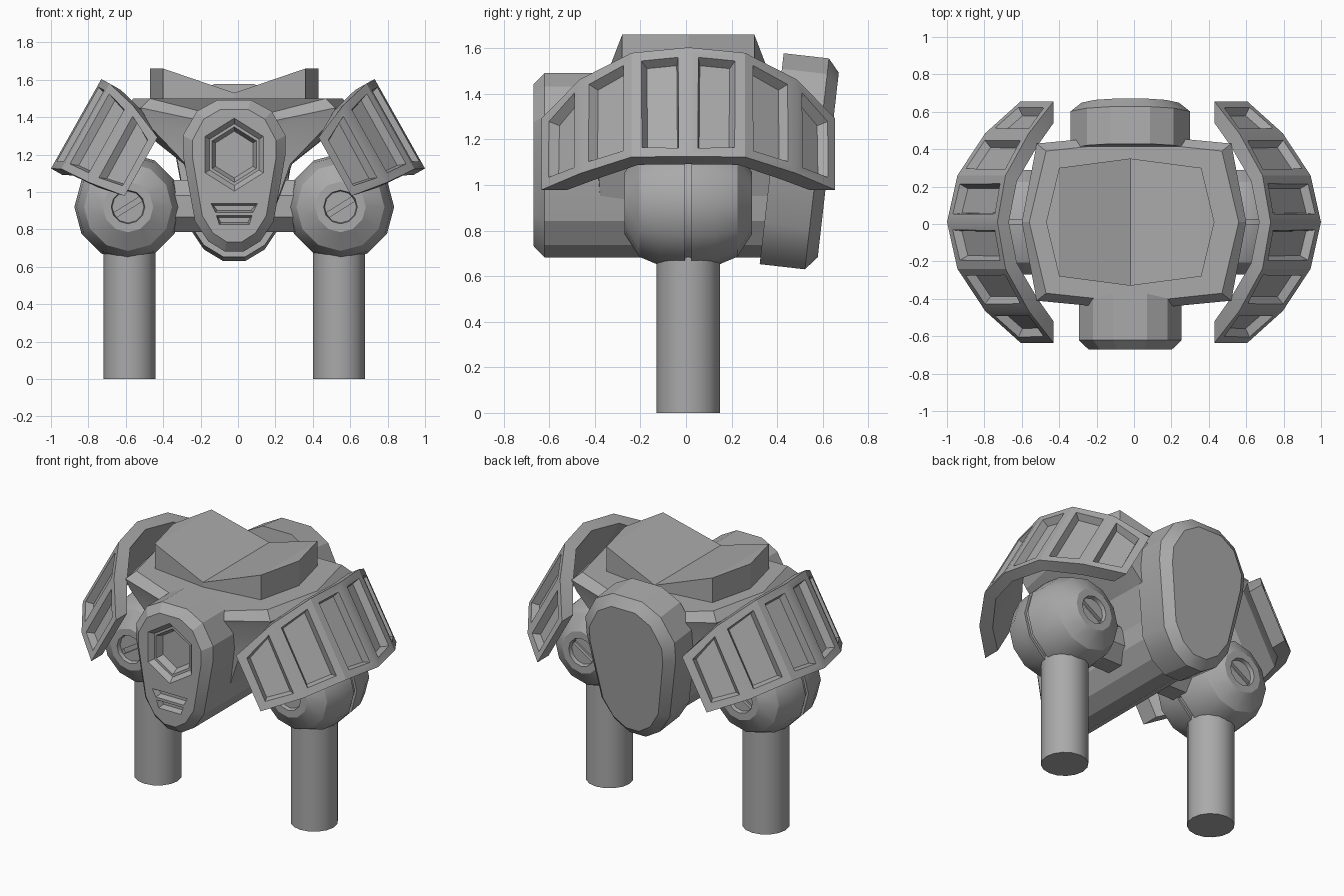
import bpy, bmesh, math
from mathutils import Matrix, Vector

if "Cube" in bpy.data.objects:
    bpy.data.objects.remove(bpy.data.objects["Cube"], do_unlink=True)

CX, CY = -0.02, 0.01
grey = bpy.data.materials.new("plain grey")
grey.use_nodes = True
COLOR = (0.4, 0.4, 0.4, 1)
grey.diffuse_color = COLOR
grey.node_tree.nodes["Principled BSDF"].inputs["Base Color"].default_value = COLOR


def shade(obj, angle):
    """Smooth an object, keeping edges above the angle sharp."""
    bpy.ops.object.select_all(action='DESELECT')
    obj.select_set(True)
    bpy.context.view_layer.objects.active = obj
    bpy.ops.object.shade_smooth_by_angle(angle=math.radians(angle))


def finish(name, bm, angle=30, matrix=None):
    """Turn a bmesh into a shaded object."""
    if matrix:
        bm.transform(matrix)
    bmesh.ops.recalc_face_normals(bm, faces=bm.faces)
    mesh = bpy.data.meshes.new(name)
    bm.to_mesh(mesh)
    bm.free()
    mesh.materials.append(grey)
    obj = bpy.data.objects.new(name, mesh)
    bpy.context.collection.objects.link(obj)
    shade(obj, angle)
    return obj


def loft(rings, cap_last=True):
    """Skin a stack of rings and cap the ends."""
    bm = bmesh.new()
    rows = [[bm.verts.new(p) for p in ring] for ring in rings]
    for a, b in zip(rows, rows[1:]):
        for i in range(len(a)):
            j = (i + 1) % len(a)
            bm.faces.new((a[i], a[j], b[j], b[i]))
    bm.faces.new(rows[0])
    if cap_last:
        bm.faces.new(rows[-1])
    return bm, rows


def ring_y(r, y, n, turn=0.0, sx=1.0):
    """Regular ring around the y axis."""
    return [(sx * r * math.sin(turn + math.tau * i / n), y,
             r * math.cos(turn + math.tau * i / n)) for i in range(n)]


def cut(obj, cutter, angle):
    """Carve a helper solid out of an object, then drop the helper."""
    cutter.hide_render = True
    bpy.context.view_layer.objects.active = obj
    mod = obj.modifiers.new("cut", 'BOOLEAN')
    mod.operation = 'DIFFERENCE'
    mod.solver = 'EXACT'
    mod.object = cutter
    bpy.ops.object.modifier_apply(modifier=mod.name)
    bpy.data.objects.remove(cutter, do_unlink=True)
    shade(obj, angle)


# Torso and top plate: eight-sided rings whose middle points dip into a V
def octagon(side, cx, cy, front, z, zmid):
    return [(side, CY, z), (cx, CY + cy, z), (0, CY + front, zmid), (-cx, CY + cy, z),
            (-side, CY, z), (-cx, CY - cy, z), (0, CY - front, zmid), (cx, CY - cy, z)]


torso, _ = loft([octagon(*r) for r in (
    (.08, .08, .36, .38, .74, .74), (.17, .17, .38, .40, .84, .84),
    (.29, .28, .40, .43, 1.15, 1.10), (.58, .50, .40, .45, 1.38, 1.28),
    (.60, .52, .42, .47, 1.45, 1.34), (.56, .47, .38, .43, 1.50, 1.38))])
finish("torso", torso, 15)

plate, rows = loft([octagon(.45, .38, .29, .34, 1.46, 1.34),
                    octagon(.45, .38, .29, .34, 1.66, 1.53)], cap_last=False)
t = rows[-1]
for ids in ((7, 0, 1), (6, 7, 1, 2), (6, 2, 3, 5), (3, 4, 5)):
    plate.faces.new([t[i] for i in ids])
finish("top_plate", plate, 5, Matrix.Translation((CX, 0, 0)))

# Front and rear pods: one egg-shaped outline with a bevelled outer face;
# the front one runs back under the torso as its belly
HALF = [(.09, .40), (.20, .34), (.275, .21), (.275, .11), (.21, -.25), (.14, -.355), (.05, -.41)]
EGG = HALF + [(-x, z) for x, z in reversed(HALF)]


def pod(name, depth, matrix):
    def outline(y, inset):
        k = 1 - inset / .27
        kz = 1 - inset / .40
        return [(x * k, y, z * kz) for x, z in EGG]
    bm, _ = loft([outline(depth, 0), outline(.05, 0), outline(0, .05)])
    return finish(name, bm, 25, matrix)


front_pod = pod("front_pod", 1.06, Matrix.Translation((CX, -.67, 1.092)))
pod("rear_pod", .25, Matrix.Translation((CX, .625, 1.093))
    @ Matrix.Rotation(math.radians(-6.5), 4, 'X')
    @ Matrix.Diagonal((1.16, -1, 1.15, 1)))

# Hexagonal recess and two vents in the front pod
bm, _ = loft([ring_y(r, y, 6, 0, .92) for r, y in
              ((.20, -.02), (.195, 0), (.165, .03), (.148, .03), (.125, .075))])
cut(front_pod, finish("hex_cutter", bm, 30, Matrix.Translation((CX, -.67, 1.20))), 20)
for z, top, low in ((.915, .125, .10), (.85, .095, .08)):
    bm, _ = loft([[(-top * k, y, h), (top * k, y, h), (low * k, y, -h), (-low * k, y, -h)]
                  for k, y, h in ((1, -.02, .024), (1, 0, .024), (.9, .04, .014))])
    cut(front_pod, finish("vent_cutter", bm, 30, Matrix.Translation((CX, -.67, z))), 20)

# Axle joining the hips
bm, _ = loft([ring_y(.15, y, 8, math.pi / 8) for y in (-.42, .42)])
finish("hip_axle", bm, 30, Matrix.Translation((CX, CY, .925)) @ Matrix.Rotation(math.pi / 2, 4, 'Z'))

# Hip balls with a seam and a slotted cap at each end, and the legs
half_ball = [(.085, -.255), (.09, -.28), (.135, -.28), (.235, -.215), (.275, -.12),
             (.287, -.014), (.272, -.014)]
profile = half_ball + [(r, -y) for r, y in reversed(half_ball)]
for s, side in ((1, "left"), (-1, "right")):
    place = Matrix.Translation((CX + s * .568, CY, .92))
    bm, _ = loft([ring_y(r, y, 12) for r, y in profile])
    ball = finish(side + "_hip_ball", bm, 32, place)
    for y in (-.255, .255):
        bm = bmesh.new()
        bmesh.ops.create_cube(bm, size=1)
        turn = Matrix.Rotation(math.radians(-32), 4, 'Y')
        shape = Matrix.Diagonal((.16, .04, .028, 1))
        slot = place @ Matrix.Translation((0, y, 0)) @ turn @ shape
        cut(ball, finish("slot_cutter", bm, 30, slot), 32)
    bm = bmesh.new()
    bmesh.ops.create_cone(bm, cap_ends=True, segments=16, radius1=.14, radius2=.14, depth=.7)
    finish(side + "_leg", bm, 30, Matrix.Translation((CX + s * .56, CY, .35)))


# Shoulder guards: tilted, tapering arcs with six sunken panels each
# Columns: along, outward, inner along, inner outward, upper edge, lower edge
ARC = [(0, 0, 0, -.07, .275, -.275), (.25, -.05, .22, -.12, .275, -.25),
       (.475, -.215, .41, -.27, .235, -.24), (.645, -.415, .53, -.415, .15, -.21)]
ARC = [(-a, b, -c, d, e, f) for a, b, c, d, e, f in reversed(ARC[1:])] + ARC
for s, side in ((1, "left"), (-1, "right")):
    out = Vector((s * .87, 0, .49))
    up = Vector((-s * .49, 0, .87))
    mid = Vector((s * .865, CY, 1.365))

    def at(y, n, u):
        return mid + Vector((0, y, 0)) + out * n + up * u

    sections = [[at(y, n, hi), at(y, n, lo), at(yi, ni, lo), at(yi, ni, hi)]
                for y, n, yi, ni, hi, lo in ARC]
    bm, rows = loft(sections)
    bmesh.ops.recalc_face_normals(bm, faces=bm.faces)
    panels = [f for f in bm.faces if any(
        set(f.verts) == {a[0], a[1], b[0], b[1]} for a, b in zip(rows, rows[1:]))]
    bmesh.ops.inset_individual(bm, faces=panels, thickness=.064, depth=0)
    bmesh.ops.inset_individual(bm, faces=panels, thickness=.022, depth=-.045)
    finish(side + "_shoulder_guard", bm, 24)
